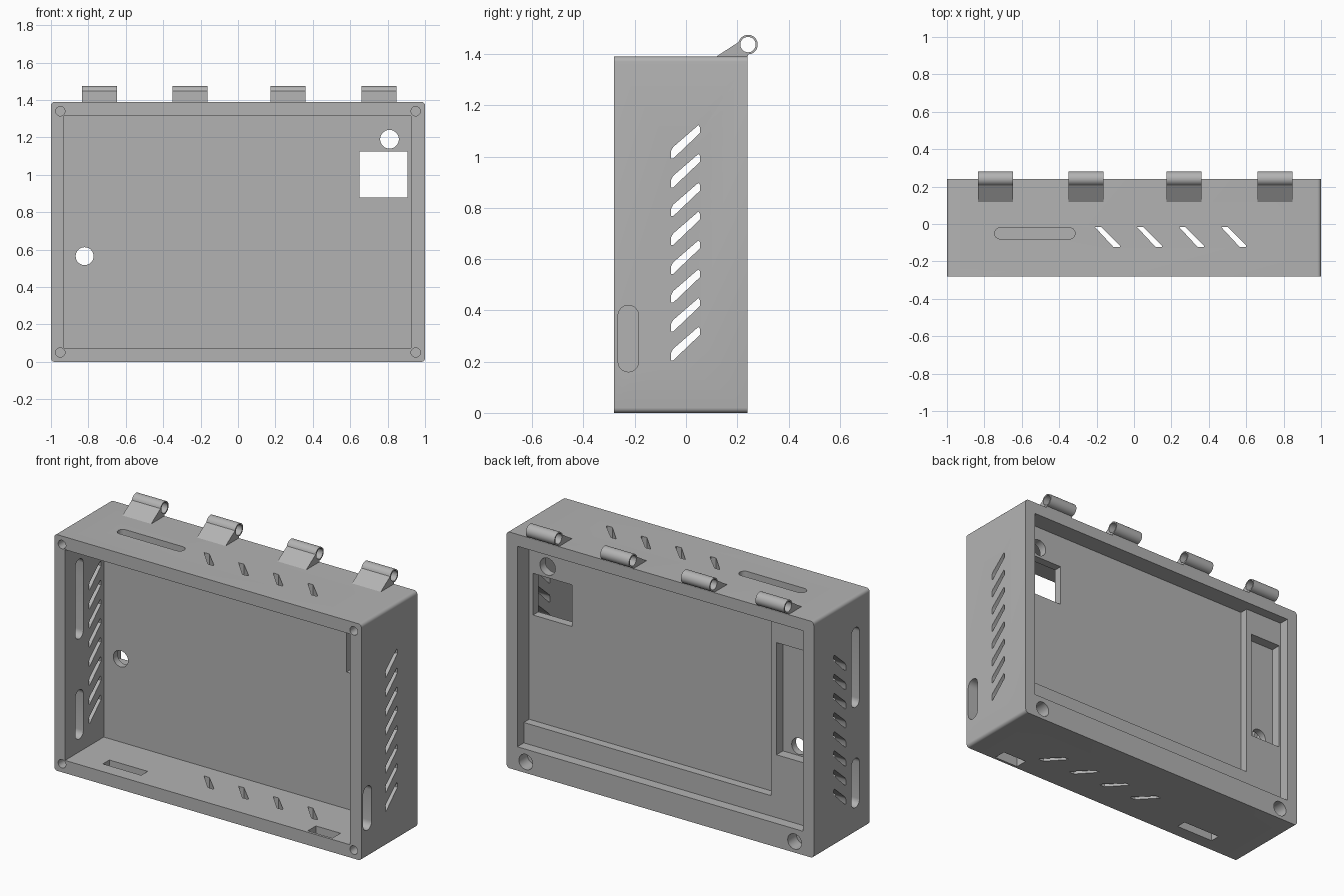
import bpy
import bmesh
from math import sin, cos, pi, radians
from mathutils import Vector

if "Cube" in bpy.data.objects:
    bpy.data.objects.remove(bpy.data.objects["Cube"])

grey = bpy.data.materials.new("plain_grey")
grey.use_nodes = True
grey.diffuse_color = (0.45, 0.45, 0.45, 1)
grey.node_tree.nodes["Principled BSDF"].inputs["Base Color"].default_value = (0.45, 0.45, 0.45, 1)


def prism(name, pts, axis, a, b):
    """Extrude a 2D outline from a to b along an axis."""
    place = {"x": lambda p, t: (t, p[0], p[1]),
             "y": lambda p, t: (p[0], t, p[1]),
             "z": lambda p, t: (p[0], p[1], t)}[axis]
    bm = bmesh.new()
    face = bm.faces.new([bm.verts.new(place(p, a)) for p in pts])
    out = bmesh.ops.extrude_face_region(bm, geom=[face])
    move = Vector(place((0, 0), b - a))
    bmesh.ops.translate(bm, vec=move, verts=[v for v in out["geom"] if isinstance(v, bmesh.types.BMVert)])
    bmesh.ops.recalc_face_normals(bm, faces=bm.faces)
    mesh = bpy.data.meshes.new(name)
    bm.to_mesh(mesh)
    bm.free()
    mesh.materials.append(grey)
    obj = bpy.data.objects.new(name, mesh)
    bpy.context.collection.objects.link(obj)
    return obj


def rect(u0, u1, v0, v1):
    return [(u0, v0), (u1, v0), (u1, v1), (u0, v1)]


def arc(u, v, r, start, end, n):
    angles = [radians(start + (end - start) * i / n) for i in range(n + 1)]
    return [(u + r * cos(t), v + r * sin(t)) for t in angles]


def circle(u, v, r):
    return arc(u, v, r, 0, 360, 32)[:-1]


def stadium(u0, u1, v0, v1):
    """Rounded slot along its longer side."""
    if u1 - u0 > v1 - v0:
        r, v = (v1 - v0) / 2, (v0 + v1) / 2
        return arc(u1 - r, v, r, -90, 90, 12) + arc(u0 + r, v, r, 90, 270, 12)
    r, u = (u1 - u0) / 2, (u0 + u1) / 2
    return arc(u, v1 - r, r, 0, 180, 12) + arc(u, v0 + r, r, 180, 360, 12)


def carve(obj, cutters):
    """Subtract every cutter, then bake the result and drop the cutters."""
    for c in cutters:
        c.hide_render = True
        mod = obj.modifiers.new("cut", "BOOLEAN")
        mod.operation, mod.solver, mod.object = "DIFFERENCE", "EXACT", c
    bpy.context.view_layer.update()
    baked = bpy.data.meshes.new_from_object(obj.evaluated_get(bpy.context.evaluated_depsgraph_get()))
    obj.modifiers.clear()
    obj.data = baked
    for c in cutters:
        bpy.data.objects.remove(c)


def smooth(obj):
    bpy.ops.object.select_all(action="DESELECT")
    obj.select_set(True)
    bpy.context.view_layer.objects.active = obj
    bpy.ops.object.shade_smooth_by_angle(angle=radians(30))


# Case block with softened long corners
FRONT, BACK, TOP, R = -0.28, 0.24, 1.39, 0.02
outline = []
for u, v, start in ((1 - R, R, -90), (1 - R, TOP - R, 0), (R - 1, TOP - R, 90), (R - 1, R, 180)):
    outline += arc(u, v, R, start, start + 90, 5)
case = prism("case", outline, "y", FRONT, BACK)

cuts = []


def cut(pts, axis, a, b):
    cuts.append(prism("cutter", pts, axis, a, b))


# Front cavity, stepped back recess and the pocket in its step
cut(rect(-0.93, 0.925, 0.075, 1.315), "y", -0.4, 0.08)
cut(rect(-0.93, 0.93, 0.14, 1.32), "y", 0.18, 0.4)
cut(rect(-0.68, 0.93, 0.26, 1.32), "y", 0.13, 0.3)
cut(rect(-0.92, -0.715, 0.51, 1.17), "y", 0.12, 0.3)

# Openings through the middle panel
cut(rect(0.65, 0.905, 0.88, 1.125), "y", 0.0, 0.21)
cut(circle(0.81, 1.19, 0.05), "y", 0.0, 0.21)
cut(circle(-0.82, 0.565, 0.048), "y", 0.0, 0.21)

# Screw holes in the front corners and lower back rim
for x in (-0.95, 0.95):
    for z in (0.05, 1.34):
        cut(circle(x, z, 0.025), "y", -0.4, -0.18)
for x in (-0.875, 0.875):
    cut(circle(x, 0.065, 0.045), "y", 0.16, 0.4)

# Slanted vents through both side walls
for i in range(8):
    z = 0.205 + 0.1125 * i
    vent = [(-0.058, z), (-0.05, z), (0.055, z + 0.1), (0.055, z + 0.122),
            (0.048, z + 0.13), (-0.05, z + 0.045), (-0.058, z + 0.03)]
    cut(vent, "x", -1.2, 1.2)

# Slanted vents through top and bottom walls
for i in range(4):
    x = -0.21 + 0.225 * i
    vent = [(x, -0.015), (x + 0.034, -0.015), (x + 0.134, -0.115), (x + 0.134, -0.123), (x + 0.1, -0.123)]
    cut(vent, "z", -0.2, 1.6)

# Cable slots
cut(stadium(-0.265, -0.185, 0.16, 0.42), "x", 0.85, 1.2)
cut(stadium(-0.185, -0.11, 0.15, 0.44), "x", -1.2, -0.85)
cut(stadium(-0.185, -0.11, 0.74, 1.21), "x", -1.2, -0.85)
cut(stadium(-0.745, -0.315, -0.08, -0.02), "z", 1.25, 1.6)
cut(rect(-0.74, -0.49, -0.2, -0.14), "z", -0.2, 0.2)
cut(rect(0.64, 0.8, -0.265, -0.19), "z", -0.2, 0.2)

carve(case, cuts)
smooth(case)

# Hinge knuckles: a wedge running into a thin bored tube
HY, HZ = 0.242, 1.437
profile = [(0.11, 1.385)] + arc(HY, HZ, 0.038, 165, -90, 28) + [(HY - 0.002, 1.385)]
for i, x in enumerate((-0.835, -0.35, 0.175, 0.66)):
    hinge = prism("hinge_%d" % (i + 1), profile, "x", x, x + 0.187)
    carve(hinge, [prism("cutter", circle(HY, HZ, 0.03), "x", x - 0.1, x + 0.3)])
    smooth(hinge)
